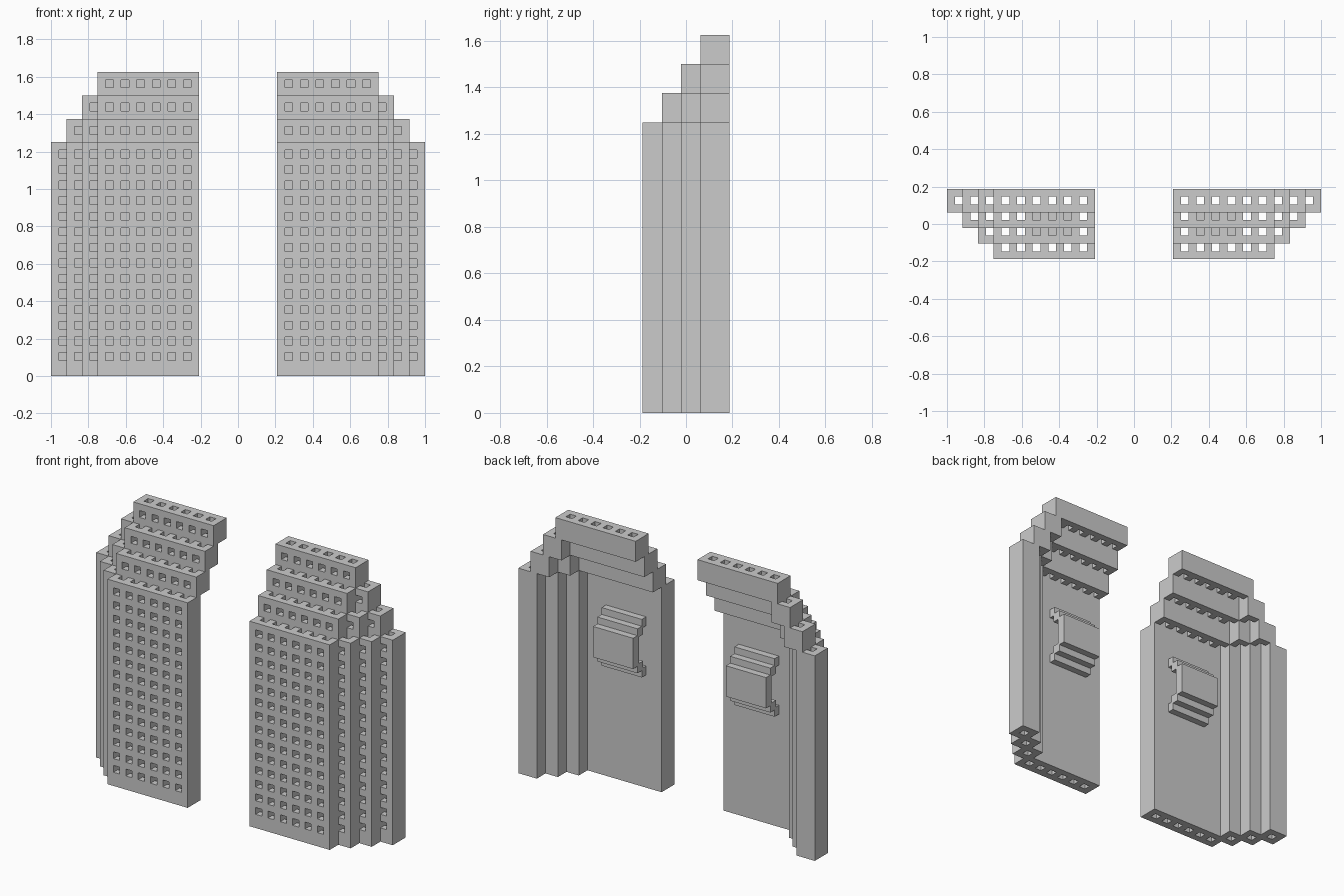
import bpy
import bmesh
from mathutils import Matrix, Vector

cube = bpy.data.objects.get("Cube")
if cube:
    bpy.data.objects.remove(cube, do_unlink=True)

U = 1 / 24            # one lattice cell
INNER = 5             # inner edge of each half, in cells
FRONT = -4.5          # front plane, in cells
BASE_H = 30           # main storey height, in cells
STEPS = 4             # setbacks, both sideways and upwards


def finish(name, bm):
    """Turn a bmesh into an object mirrored onto the other half."""
    bmesh.ops.recalc_face_normals(bm, faces=bm.faces)
    mesh = bpy.data.meshes.new(name)
    bm.to_mesh(mesh)
    bm.free()
    obj = bpy.data.objects.new(name, mesh)
    bpy.context.collection.objects.link(obj)
    mirror = obj.modifiers.new("Mirror", "MIRROR")
    mirror.use_mirror_merge = False
    return obj


def lattice_block(name, origin, width, height, window_rows):
    """Block three cells deep with vertical shafts and windows opening into them."""
    solid = set()
    for i in range(width):
        for k in range(height):
            for j in range(3):
                shaft = i % 2 == 1 and j == 1
                window = i % 2 == 1 and j == 0 and k in window_rows
                if not (shaft or window):
                    solid.add((i, j, k))

    bm = bmesh.new()
    verts = {}

    def vert(p):
        if p not in verts:
            verts[p] = bm.verts.new((Vector(p) + Vector(origin)) * U)
        return verts[p]

    # Skin only the sides of cells that face open space
    for cell in solid:
        for axis in range(3):
            a, b = (axis + 1) % 3, (axis + 2) % 3
            for side in (0, 1):
                neighbour = list(cell)
                neighbour[axis] += 2 * side - 1
                if tuple(neighbour) in solid:
                    continue
                ring = []
                for da, db in ((0, 0), (1, 0), (1, 1), (0, 1)):
                    p = list(cell)
                    p[axis] += side
                    p[a] += da
                    p[b] += db
                    ring.append(vert(tuple(p)))
                bm.faces.new(ring if side else ring[::-1])
    return finish(name, bm)


def add_box(bm, lo, hi):
    lo, hi = Vector(lo) * U, Vector(hi) * U
    bmesh.ops.create_cube(
        bm, size=1,
        matrix=Matrix.Translation((lo + hi) / 2) @ Matrix.Diagonal((*(hi - lo), 1)))


# Main wall, side columns and the setback tiers above them
for tier in range(STEPS):
    z = 0 if tier == 0 else BASE_H + 3 * (tier - 1)
    height = BASE_H if tier == 0 else 3
    rows = set(range(2, BASE_H, 2)) if tier == 0 else {1}
    for column in range(STEPS - tier):
        y = FRONT + 2 * (tier + column)
        if column == 0:
            name = "main_wall" if tier == 0 else f"upper_wall_{tier}"
            lattice_block(name, (INNER, y, z), 13, height, rows)
        else:
            name = f"side_column_{column}_tier_{tier}"
            lattice_block(name, (13 + 2 * column + 2, y, z), 3, height, rows)

# Stepped bracket standing off the rear of the main wall
X0, X1 = 7.5, 14
back = FRONT + 3
bm = bmesh.new()
add_box(bm, (X0, back + 1.7, 18.5), (X1, back + 3, 23))
for y0, y1, low, high in ((0, 1, 16.5, 25), (0.7, 2, 17.5, 24)):
    add_box(bm, (X0, back + y0, high - 1.3), (X1, back + y1, high))
    add_box(bm, (X0, back + y0, low), (X1, back + y1, low + 1.3))
finish("rear_bracket", bm)
